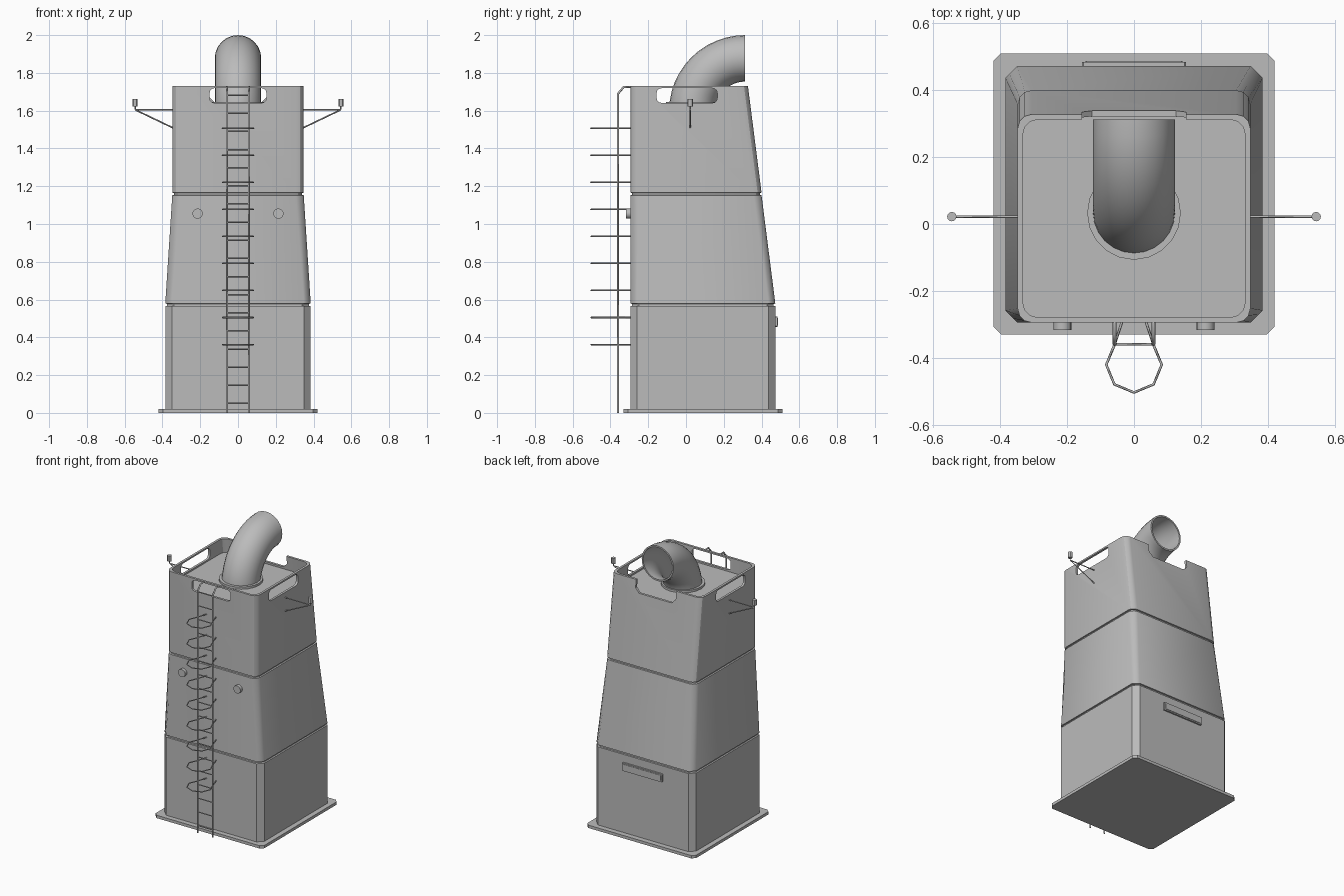
import bpy, bmesh, math
from mathutils import Vector, Matrix

if "Cube" in bpy.data.objects:
    bpy.data.objects.remove(bpy.data.objects["Cube"])

grey = bpy.data.materials.new("plain grey")
grey.use_nodes = True
grey.diffuse_color = (0.5, 0.5, 0.5, 1)
grey.node_tree.nodes["Principled BSDF"].inputs["Base Color"].default_value = (0.5, 0.5, 0.5, 1)


def activate(ob):
    bpy.ops.object.select_all(action='DESELECT')
    ob.select_set(True)
    bpy.context.view_layer.objects.active = ob


def finish(bm, name, smooth=True):
    bmesh.ops.recalc_face_normals(bm, faces=bm.faces)
    mesh = bpy.data.meshes.new(name)
    bm.to_mesh(mesh)
    bm.free()
    mesh.materials.append(grey)
    ob = bpy.data.objects.new(name, mesh)
    bpy.context.collection.objects.link(ob)
    if smooth:
        activate(ob)
        bpy.ops.object.shade_smooth_by_angle(angle=math.radians(30))
    return ob


def outline(hx, front, back, r, flat=False, steps=3):
    """Rectangle with rounded or flat-cut corners, anticlockwise."""
    pts = []
    corners = [(hx, back, 0), (-hx, back, 1), (-hx, front, 2), (hx, front, 3)]
    for x, y, k in corners:
        c = Vector((x - math.copysign(r, x), y - r if y == back else y + r))
        arc = [c + r * Vector((math.cos(a), math.sin(a)))
               for a in [(k + i / steps) * math.pi / 2 for i in range(steps + 1)]]
        if flat:
            arc = [arc[0].lerp(arc[-1], i / steps) for i in range(steps + 1)]
        pts += arc
    return pts


def loft(bm, rings):
    """Skin a stack of closed rings and cap both ends."""
    loops = [[bm.verts.new(p) for p in ring] for ring in rings]
    n = len(loops[0])
    for a, b in zip(loops, loops[1:]):
        for i in range(n):
            bm.faces.new((a[i], a[(i + 1) % n], b[(i + 1) % n], b[i]))
    bm.faces.new(loops[0])
    bm.faces.new(loops[-1])


def prism(name, pts, matrix, depth, smooth=True):
    """Extrude a 2D outline along local z, then place it."""
    bm = bmesh.new()
    loft(bm, [[matrix @ Vector((p[0], p[1], z)) for p in pts] for z in (0, depth)])
    return finish(bm, name, smooth)


def cylinder(name, base, radius, height, axis='Z', sides=16):
    turn = Matrix.Rotation(math.pi / 2, 4, 'X') if axis == '-Y' else Matrix()
    pts = [(radius * math.cos(a), radius * math.sin(a))
           for a in [2 * math.pi * i / sides for i in range(sides)]]
    return prism(name, pts, Matrix.Translation(base) @ turn, height)


def rods(name, paths, radius):
    """Thin bars following straight-segment paths."""
    curve = bpy.data.curves.new(name, 'CURVE')
    curve.dimensions = '3D'
    curve.bevel_depth = radius
    curve.bevel_resolution = 0
    curve.use_fill_caps = True
    for path in paths:
        spline = curve.splines.new('POLY')
        spline.points.add(len(path) - 1)
        for point, co in zip(spline.points, path):
            point.co = (*co, 1)
    ob = bpy.data.objects.new(name, curve)
    bpy.context.collection.objects.link(ob)
    curve.materials.append(grey)
    activate(ob)
    bpy.ops.object.convert(target='MESH')
    return ob


# Tower body: three stacked sections with grooved seams and a recessed deck
FRONT, TOP, DECK, WALL = -0.295, 1.73, 1.63, 0.016


def ring(z, hx, back, r, flat=False, inset=0):
    pts = outline(hx - inset, FRONT + inset, back - inset, r, flat)
    return [Vector((p.x, p.y, z)) for p in pts]


low = (0.385, 0.473, 0.036, True)
mid = (0.348, 0.4, 0.042)
top = (0.348, 0.328, 0.042)
bm = bmesh.new()
loft(bm, [
    ring(0.01, *low), ring(0.565, *low),
    ring(0.567, *low, inset=0.009), ring(0.577, *low, inset=0.009), ring(0.579, *low),
    ring(1.152, *mid),
    ring(1.154, *mid, False, 0.009), ring(1.164, *mid, False, 0.009), ring(1.166, *mid),
    ring(TOP, *top),
    ring(TOP, *top, False, WALL), ring(DECK, 0.348, 0.34, 0.042, False, WALL)])
body = finish(bm, "tower_body", False)

# Slots in the front and side walls, and a notch in the back wall
upright = Matrix.Rotation(math.pi / 2, 4, 'X')
slot = outline(0.15, -0.039, 0.039, 0.025)
slot_side = [(p[0] * 1.07, p[1]) for p in slot]
notch = [(-0.125, 0), (0.125, 0), (0.155, 0.03), (0.155, 0.2), (-0.155, 0.2), (-0.155, 0.03)]
sideways = Matrix.Rotation(math.pi / 2, 4, 'Z') @ upright
cutters = [
    prism("front_slot_cutter", slot, Matrix.Translation((0, -0.2, 1.68)) @ upright, 0.2),
    prism("side_slot_cutter", slot_side, Matrix.Translation((-0.5, 0.005, 1.68)) @ sideways, 1.0),
    prism("back_notch_cutter", notch, Matrix.Translation((0, 0.5, 1.645)) @ upright, 0.25)]
for cutter in cutters:
    cutter.hide_render = True
    mod = body.modifiers.new("cut", 'BOOLEAN')
    mod.operation = 'DIFFERENCE'
    mod.solver = 'EXACT'
    mod.object = cutter
    activate(body)
    bpy.ops.object.modifier_apply(modifier=mod.name)
    bpy.data.objects.remove(cutter)
activate(body)
bpy.ops.object.shade_smooth_by_angle(angle=math.radians(30))

# Base flange
prism("base_flange", outline(0.42, -0.33, 0.51, 0.022, True, 1), Matrix(), 0.02)

# Exhaust elbow: hollow tube swept a quarter turn, opening to the back
R_BEND, R_OUT, R_IN, SIDES, STEPS = 0.28, 0.123, 0.112, 24, 12
centre = Vector((0, 0.313, 1.597))


def elbow_ring(t, radius):
    out = Vector((0, -math.cos(t), math.sin(t)))
    mid_point = centre + out * R_BEND
    angles = [2 * math.pi * i / SIDES for i in range(SIDES)]
    return [mid_point + out * radius * math.cos(a) + Vector((radius * math.sin(a), 0, 0))
            for a in angles]


turns = [math.pi / 2 * i / STEPS for i in range(STEPS + 1)]
bm = bmesh.new()
loft(bm, [elbow_ring(t, R_OUT) for t in turns] + [elbow_ring(t, R_IN) for t in reversed(turns)])
finish(bm, "exhaust_elbow")
cylinder("exhaust_collar", (0, 0.033, DECK - 0.005), 0.14, 0.02, sides=20)

# Back name-plate panel with a raised rim
plate_place = Matrix.Translation((0, 0.484, 0.483)) @ upright
prism("back_panel", outline(0.155, -0.028, 0.028, 0.004, True, 1), plate_place, 0.02)
prism("back_panel_face", outline(0.145, -0.02, 0.02, 0.003, True, 1),
      Matrix.Translation((0, 0.487, 0.483)) @ upright, 0.008)

# Parts repeated on both sides
for side, s in (("left", 1), ("right", -1)):
    cylinder(side + "_front_lamp", (s * 0.214, -0.285, 1.055), 0.027, 0.032, '-Y')
    tip = (s * 0.545, 0.022, 1.605)
    rods(side + "_lamp_arm", [
        [(s * 0.34, 0.022, 1.605), tip],
        [(s * 0.34, 0.022, 1.507), tip],
        [tip, (s * 0.545, 0.022, 1.63)]], 0.004)
    cylinder(side + "_signal_lamp", (s * 0.545, 0.022, 1.622), 0.014, 0.039, sides=12)

# Ladder rails, rungs and safety cage
HALF, LAD_Y = 0.058, -0.36
rods("ladder_rails", [
    [(s * HALF, LAD_Y, 0), (s * HALF, LAD_Y, 1.69), (s * HALF, -0.33, 1.725), (s * HALF, -0.29, 1.725)]
    for s in (-1, 1)], 0.006)
rods("ladder_rungs", [
    [(-HALF, LAD_Y, 0.05 + 0.096 * i), (HALF, LAD_Y, 0.05 + 0.096 * i)] for i in range(18)], 0.004)
hoops = []
for i in range(9):
    z = 0.362 + 0.143 * i
    arc = [(0.083 * math.sin(a), -0.421 + 0.083 * math.cos(a), z)
           for a in [math.pi / 4 * k for k in range(1, 8)]]
    hoops.append([(0.035, -0.29, z)] + arc + [(-0.035, -0.29, z)])
rods("ladder_cage", hoops, 0.004)
